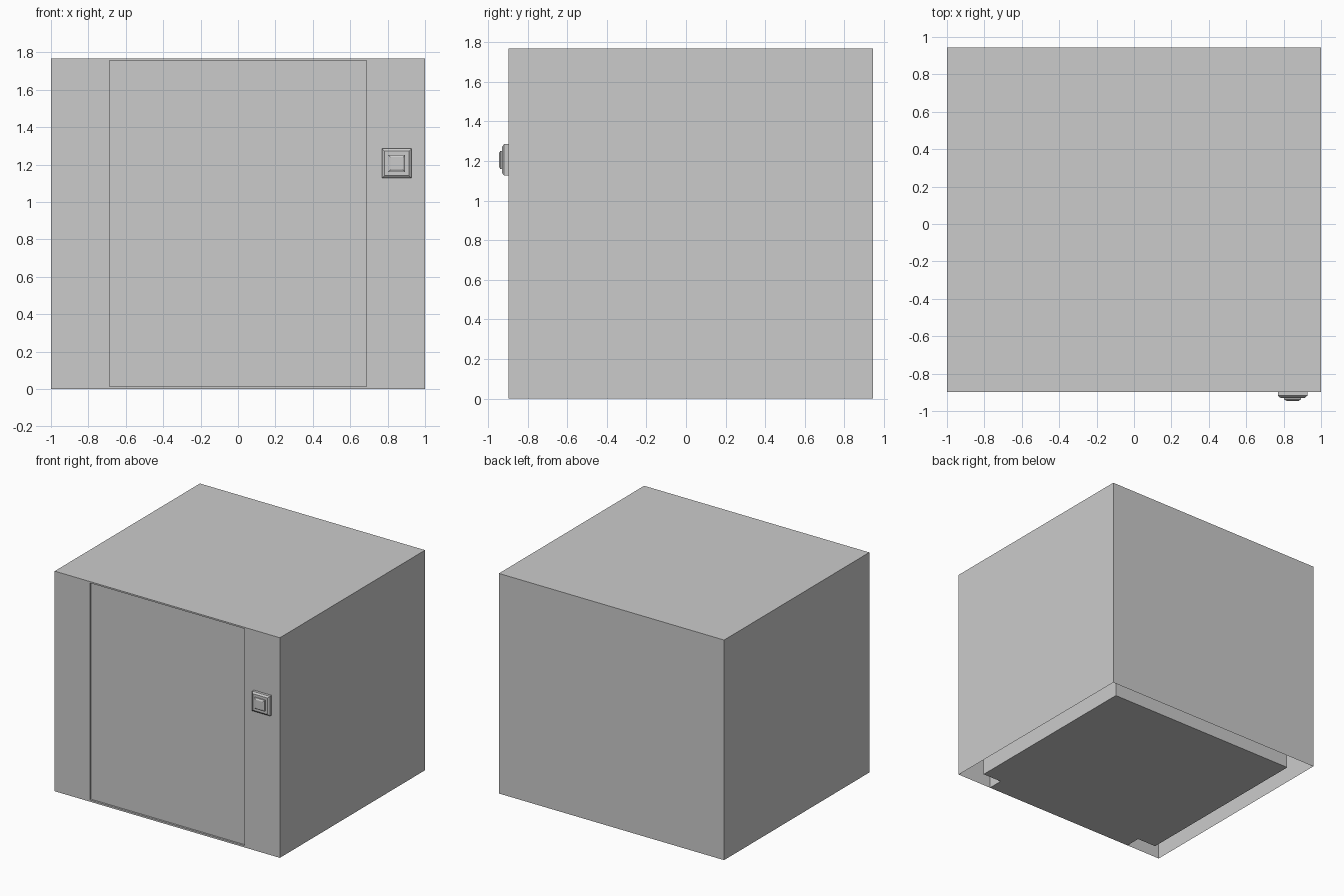
import bpy, bmesh

if "Cube" in bpy.data.objects:
    bpy.data.objects.remove(bpy.data.objects["Cube"])

X, YF, YB, H = 1.0, -0.897, 0.945, 1.767      # outer shell
DX, Z0, Z1 = 0.687, 0.014, 1.755              # door opening
RX, RF, RB = 0.857, -0.77, 0.805              # inner room


def make(name, verts, faces, fix=True):
    bm = bmesh.new()
    vs = [bm.verts.new(v) for v in verts]
    for f in faces:
        bm.faces.new([vs[i] for i in f])
    if fix:
        bmesh.ops.recalc_face_normals(bm, faces=bm.faces)
    me = bpy.data.meshes.new(name)
    bm.to_mesh(me)
    bm.free()
    ob = bpy.data.objects.new(name, me)
    bpy.context.collection.objects.link(ob)
    return ob


def prism(name, pts, z0, z1, closed=True, bottom=False, top=False):
    """Extrude a plan outline upward, optionally with caps."""
    n = len(pts)
    verts = [(x, y, z) for z in (z0, z1) for x, y in pts]
    faces = [(i, (i + 1) % n, n + (i + 1) % n, n + i)
             for i in range(n if closed else n - 1)]
    if bottom:
        faces.append(tuple(reversed(range(n))))
    if top:
        faces.append(tuple(range(n, 2 * n)))
    return make(name, verts, faces, fix=False)


# Outer shell: thin walls, open underneath, gap in front for the door
shell = [(DX, YF), (X, YF), (X, YB), (-X, YB), (-X, YF), (-DX, YF)]
prism("outer_shell", shell, 0, H, closed=False, top=True)

# Inner room: T-shaped liner walls with a floor slab and a ceiling slab
room = [(DX, YF), (DX, RF), (RX, RF), (RX, RB),
        (-RX, RB), (-RX, RF), (-DX, RF), (-DX, YF)]
prism("room_walls", room, Z0, Z1, closed=False)
prism("floor_slab", room, 0, Z0, bottom=True, top=True)
prism("ceiling_slab", room, Z1, H, bottom=True)

# Sliding door, set slightly back in the opening
door = [(-DX, YF + 0.015), (DX, YF + 0.015), (DX, YF + 0.05), (-DX, YF + 0.05)]
prism("door", door, Z0, Z1, bottom=True, top=True)

# Call button: stepped, chamfered square plate
cx, cz = 0.848, 1.206
rings = [(0.079, YF), (0.079, -0.918), (0.066, -0.929),
         (0.045, -0.929), (0.045, -0.938), (0.033, -0.945)]
verts = [(cx + sx * r, y, cz + sz * r) for r, y in rings
         for sx, sz in ((-1, -1), (1, -1), (1, 1), (-1, 1))]
faces = [(4 * k + i, 4 * k + (i + 1) % 4, 4 * k + 4 + (i + 1) % 4, 4 * k + 4 + i)
         for k in range(len(rings) - 1) for i in range(4)]
last = 4 * (len(rings) - 1)
faces += [(3, 2, 1, 0), tuple(range(last, last + 4))]
make("call_button", verts, faces)
